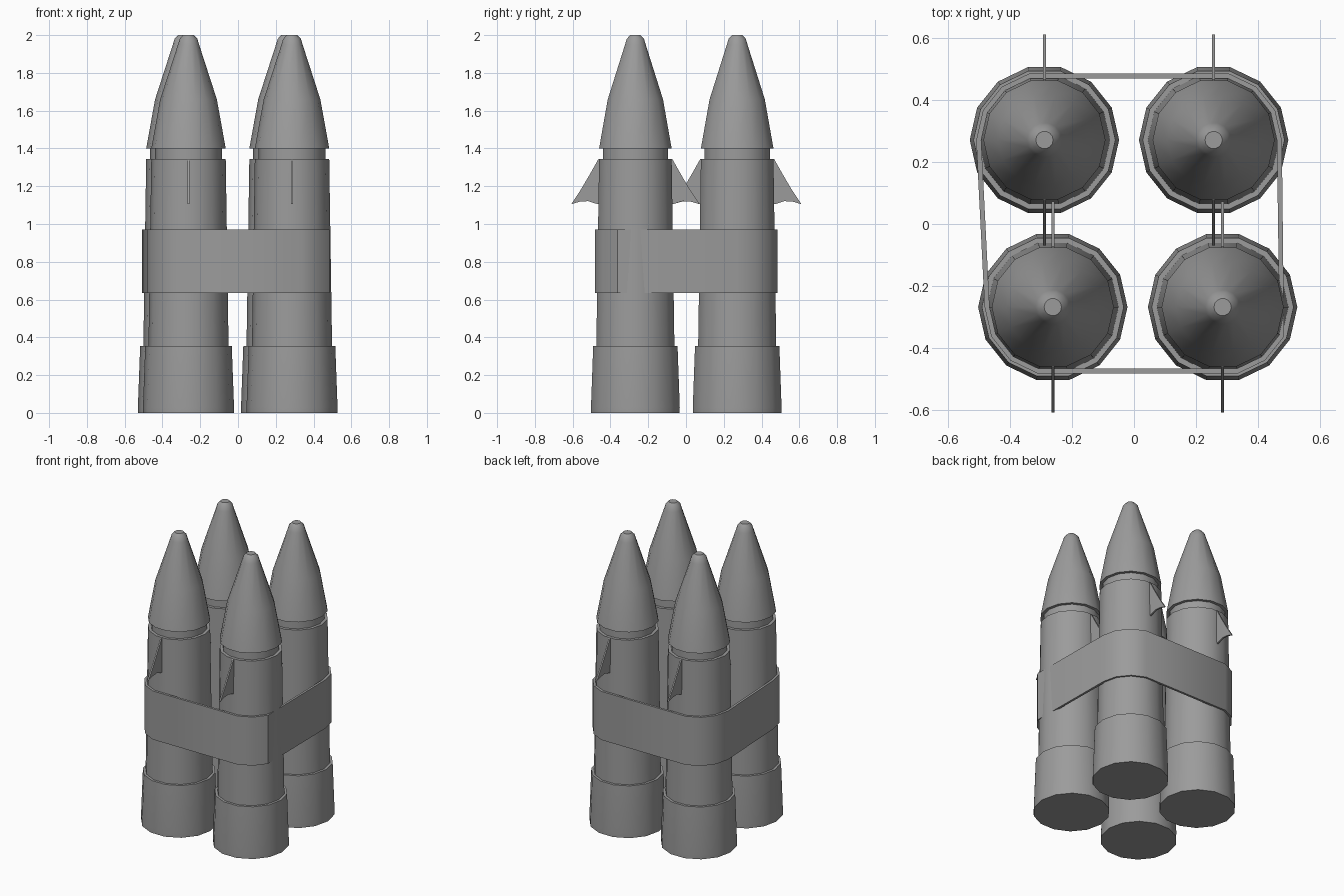
import bpy, bmesh
from math import sin, cos, pi, radians
from mathutils import Vector

cube = bpy.data.objects.get("Cube")
if cube:
    bpy.data.objects.remove(cube)

SIDES = 14
grey = bpy.data.materials.new("grey")
grey.use_nodes = True
grey.diffuse_color = (0.33, 0.33, 0.33, 1)
grey.node_tree.nodes["Principled BSDF"].inputs["Base Color"].default_value = grey.diffuse_color


def finish(bm, name, smooth=True):
    """Turn a bmesh into a named object."""
    bmesh.ops.recalc_face_normals(bm, faces=bm.faces)
    mesh = bpy.data.meshes.new(name)
    bm.to_mesh(mesh)
    bm.free()
    mesh.materials.append(grey)
    obj = bpy.data.objects.new(name, mesh)
    bpy.context.collection.objects.link(obj)
    if smooth:
        bpy.ops.object.select_all(action='DESELECT')
        obj.select_set(True)
        bpy.context.view_layer.objects.active = obj
        bpy.ops.object.shade_smooth_by_angle(angle=radians(32))
    return obj


def bridge(bm, a, b):
    """Join two closed rings of vertices with quads."""
    for i in range(len(a)):
        j = (i + 1) % len(a)
        bm.faces.new((a[i], a[j], b[j], b[i]))


def lathe(name, profile, centre):
    """Closed solid of revolution from (radius, height) pairs."""
    bm = bmesh.new()
    rings = []
    for r, z in profile:
        rings.append([bm.verts.new((centre[0] + r * cos(2 * pi * i / SIDES),
                                    centre[1] + r * sin(2 * pi * i / SIDES), z))
                      for i in range(SIDES)])
    for a, b in zip(rings, rings[1:]):
        bridge(bm, a, b)
    bm.faces.new(rings[0][::-1])
    bm.faces.new(rings[-1])
    return finish(bm, name)


def fin(name, centre, side):
    """Thin swept fin with a scooped lower edge."""
    outline = [(0.18, 1.345), (0.195, 1.345), (0.24, 1.265), (0.29, 1.18), (0.34, 1.105),
               (0.295, 1.118), (0.25, 1.121), (0.2, 1.105), (0.18, 1.105)]
    bm = bmesh.new()
    face = bm.faces.new([bm.verts.new((centre[0] - 0.005, centre[1] + side * y, z))
                         for y, z in outline])
    ext = bmesh.ops.extrude_face_region(bm, geom=[face])
    bmesh.ops.translate(bm, vec=(0.01, 0, 0),
                        verts=[v for v in ext["geom"] if isinstance(v, bmesh.types.BMVert)])
    finish(bm, name, False)


# Rocket positions, counter-clockwise from the back left
CENTRES = {"back_left": (0.257, 0.271), "back_right": (-0.289, 0.271),
           "front_right": (-0.262, -0.268), "front_left": (0.286, -0.268)}

BODY = [(0.24, 0), (0.241, 0.03), (0.229, 0.355), (0.212, 0.355), (0.197, 1.345),
        (0.177, 1.345), (0.177, 1.4)]
NOSE = [(0.177, 1.4), (0.197, 1.4), (0.15, 1.66), (0.056, 1.95), (0.047, 1.98), (0.028, 2.0)]

for place, centre in CENTRES.items():
    lathe("rocket_body_" + place, BODY, centre)
    lathe("nose_cone_" + place, NOSE, centre)
    fin("front_fin_" + place, centre, -1)
    fin("back_fin_" + place, centre, 1)


# Band wrapped around the four rockets
def band_ring(bm, r, z):
    ring = []
    for q, (cx, cy) in enumerate(CENTRES.values()):
        for i in range(SIDES):
            a = 2 * pi * i / SIDES
            low = q * pi / 2
            if low - 0.01 <= a <= low + pi / 2:
                ring.append(bm.verts.new((cx + r * cos(a), cy + r * sin(a), z)))
    return ring


bm = bmesh.new()
rings = [band_ring(bm, r, z) for r, z in
         ((0.204, 0.635), (0.22, 0.635), (0.22, 0.97), (0.204, 0.97))]
for k in range(4):
    bridge(bm, rings[k], rings[(k + 1) % 4])
finish(bm, "binding_band")
